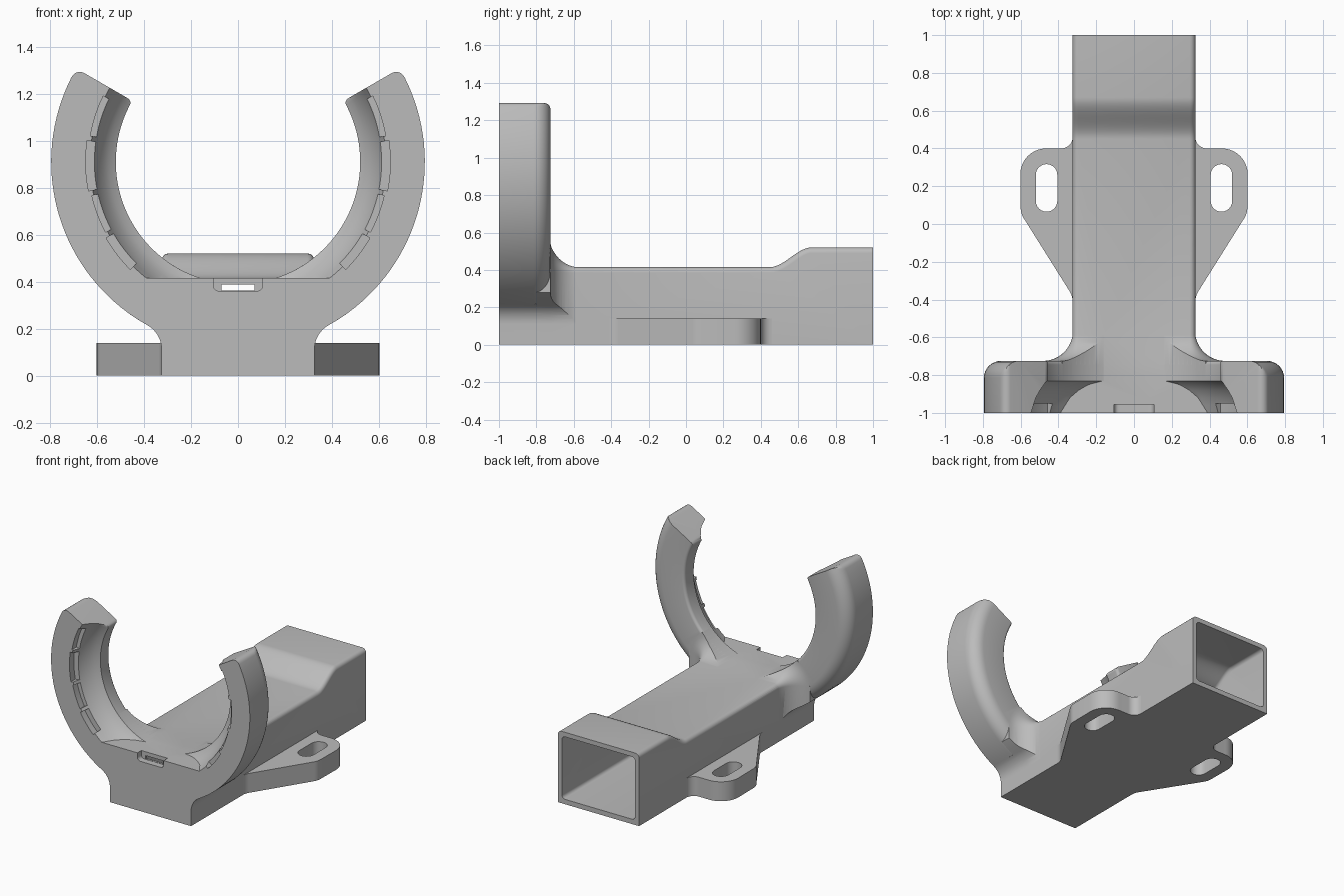
import bpy, bmesh
from math import sin, cos, pi, radians, sqrt, atan2

old = bpy.data.objects.get("Cube")
if old:
    bpy.data.objects.remove(old, do_unlink=True)

grey = bpy.data.materials.new("plain_grey")
grey.use_nodes = True
grey.diffuse_color = (0.5, 0.5, 0.5, 1)
grey.node_tree.nodes["Principled BSDF"].inputs["Base Color"].default_value = (0.5, 0.5, 0.5, 1)


# ---------- helpers ----------
def arc(cx, cy, r, a0, a1, n=10):
    return [(cx + r * cos(radians(a0 + (a1 - a0) * i / n)),
             cy + r * sin(radians(a0 + (a1 - a0) * i / n))) for i in range(n + 1)]


def loft(name, sections):
    """Solid skinned through closed loops of equal length, capped at both ends."""
    bm = bmesh.new()
    loops = [[bm.verts.new(p) for p in s] for s in sections]
    n = len(loops[0])
    for a, b in zip(loops, loops[1:]):
        for i in range(n):
            j = (i + 1) % n
            bm.faces.new((a[i], a[j], b[j], b[i]))
    bm.faces.new(loops[0])
    bm.faces.new(loops[-1])
    bmesh.ops.recalc_face_normals(bm, faces=bm.faces[:])
    me = bpy.data.meshes.new(name)
    bm.to_mesh(me)
    bm.free()
    me.materials.append(grey)
    ob = bpy.data.objects.new(name, me)
    bpy.context.collection.objects.link(ob)
    return ob


def prism(name, pts, axis, a, b):
    place = {"x": lambda u, v, h: (h, u, v),
             "y": lambda u, v, h: (u, h, v),
             "z": lambda u, v, h: (u, v, h)}[axis]
    return loft(name, [[place(u, v, h) for u, v in pts] for h in (a, b)])


def combine(target, tool, op):
    mod = target.modifiers.new(op, "BOOLEAN")
    mod.operation, mod.solver, mod.object = op, "EXACT", tool
    dg = bpy.context.evaluated_depsgraph_get()
    me = bpy.data.meshes.new_from_object(target.evaluated_get(dg))
    target.modifiers.clear()
    target.data = me
    bpy.data.objects.remove(tool, do_unlink=True)


def bevel(ob, rule, width):
    bm = bmesh.new()
    bm.from_mesh(ob.data)
    edges = [e for e in bm.edges if rule(*[v.co for v in e.verts])]
    bmesh.ops.bevel(bm, geom=edges, offset=width, segments=5, profile=0.5, affect="EDGES")
    bm.to_mesh(ob.data)
    bm.free()


def mirror(pts):
    return pts + [(-u, v) for u, v in reversed(pts)]


def step_curve(y0, y1, z0, z1, n=14):
    return [(y0 + (y1 - y0) * i / n, z0 + (z1 - z0) * (3 - 2 * i / n) * (i / n) ** 2)
            for i in range(n + 1)]


W, TOP, HIGH = 0.325, 0.415, 0.52      # body half width, deck and raised end
CZ, RO, RI = 0.91, 0.795, 0.52         # cradle centre height and radii
BACK, FIL = -0.725, 0.16               # cradle back plane and its fillet

# ---------- long body with stepped roof ----------
housing = prism("cradle_housing", [(-1, 0), (-1, TOP)] + step_curve(0.45, 0.67, TOP, HIGH)
                + [(1, HIGH), (1, 0)], "x", -W, W)
bevel(housing, lambda a, b: abs(a.x - b.x) < 1e-4 and a.z > 0.4 and b.z > 0.4, 0.03)

# ---------- open C-shaped cradle ----------
profile = ([(RO, -1)] + arc(RO - 0.09, BACK - 0.09, 0.09, 0, 90, 8)
           + arc(RI + 0.02, BACK - 0.02, 0.02, 90, 180, 4)
           + [(RI, -0.83), (0.55, -0.85), (0.575, -0.88), (0.6, -0.92), (0.615, -0.96), (0.63, -1)])


def round_off(s, r):
    return r - sqrt(r * r - (r - s) ** 2) if s < r else 0


tip = [0.04 * (1 - cos(pi / 2 * i / 8)) for i in range(9)]
SWEEP = radians(240)
offsets = [s / 0.75 for s in tip]
inner = [offsets[-1] + (SWEEP - 2 * offsets[-1]) * i / 90 for i in range(1, 90)]
sweep = offsets + inner + [SWEEP - o for o in reversed(offsets)]
sections = []
for t in sweep:
    s = min(t, SWEEP - t) * 0.75
    lo, hi = RI + round_off(s, 0.025), RO - round_off(s, 0.04)
    a = radians(30) - t
    sections.append([(min(max(r, lo), hi) * cos(a), y, CZ + min(max(r, lo), hi) * sin(a))
                     for r, y in profile])
cradle = loft("cradle", sections)

# ---------- neck between cradle and body ----------
NR = 0.12
drop = sqrt((RO + NR) ** 2 - (W + NR) ** 2)
lean = 180 - math_angle if (math_angle := atan2(drop, W + NR) * 180 / pi) else 0
neck_side = [(W, 0)] + arc(W + NR, CZ - drop, NR, 180, lean, 10)
neck = prism("neck", mirror(neck_side + [(neck_side[-1][0], 0.3)]), "y", -1, BACK)
seat = prism("flat_seat", mirror([(0.34, 0.3), (0.405, 0.34), (0.405, TOP)]), "y", -1, -0.8)

# ---------- fillet flaring from body to cradle back ----------
rings = []
for i in range(13):
    t = pi / 2 * i / 12
    d = FIL * (1 - cos(t)) - 0.002
    rings.append((d, BACK + FIL - FIL * sin(t)))
rings.append((rings[-1][0], -0.8))
flare = loft("flare", [[(u, y, v) for u, v in mirror(
    [(W + d, -0.05)] + arc(W - 0.03, TOP - 0.03, 0.03 + d, 0, 89, 10))] for d, y in rings])
outline = neck_side + arc(0, CZ, RO, lean - 180, 89, 50)
combine(flare, prism("outline_cutter", mirror(outline), "y", -0.9, -0.4), "INTERSECT")
combine(flare, prism("bore_cutter", arc(0, CZ, RI, 0, 357, 119), "y", -0.95, -0.4), "DIFFERENCE")

for part in (cradle, neck, seat, flare):
    combine(housing, part, "UNION")

# ---------- hollow interior, open at the back ----------
cavity = prism("cavity_cutter", [(-0.94, 0.035), (-0.94, 0.387)]
               + step_curve(0.47, 0.69, 0.387, 0.487) + [(1.1, 0.487), (1.1, 0.035)],
               "x", -0.292, 0.292)
bevel(cavity, lambda a, b: abs(a.x - b.x) < 1e-4 and abs(a.y - b.y) > 1e-4, 0.025)
combine(housing, cavity, "DIFFERENCE")

# ---------- front notch with a through slot ----------
notch = mirror([(0.07, 0.36)] + arc(0.08, 0.385, 0.025, -80, 0, 5) + [(0.105, 0.45)])
combine(housing, prism("notch_cutter", notch, "y", -1.1, -0.955), "DIFFERENCE")
combine(housing, prism("slot_cutter", mirror([(0.07, 0.362), (0.07, 0.387)]), "y", -1.1, -0.9),
        "DIFFERENCE")

# ---------- shallow pockets along the inner rim ----------
for a0, a1, r in ((10, 26, 0.638), (-11, 8, 0.648), (-28, -13, 0.638), (-45, -30, 0.648)):
    pts = arc(0, CZ, r, a0, a1, 6) + arc(0, CZ, 0.56, a1, a0, 6)
    for side in (1, -1):
        combine(housing, prism("pocket_cutter", [(side * u, v) for u, v in pts],
                               "y", -1.1, -0.95), "DIFFERENCE")

# ---------- slotted mounting ears ----------
ear = ([(0.3, 0.46)] + arc(0.385, 0.46, 0.06, 180, 270, 8) + arc(0.465, 0.263, 0.137, 90, 0, 10)
       + arc(0.5, 0.085, 0.1, 0, -30, 5) + arc(0.425, -0.41, 0.1, 150, 180, 5) + [(0.3, -0.41)])
slot = arc(0.463, 0.26, 0.057, 0, 180, 12) + arc(0.463, 0.122, 0.057, 180, 360, 12)
parts = [housing]
for side, name in ((1, "left_mounting_ear"), (-1, "right_mounting_ear")):
    ob = prism(name, [(side * u, v) for u, v in ear], "z", 0, 0.14)
    combine(ob, prism("ear_slot_cutter", [(side * u, v) for u, v in slot], "z", -0.1, 0.3),
            "DIFFERENCE")
    parts.append(ob)

# ---------- smooth curved surfaces, keep crisp edges ----------
for ob in parts:
    bpy.ops.object.select_all(action="DESELECT")
    ob.select_set(True)
    bpy.context.view_layer.objects.active = ob
    bpy.ops.object.shade_smooth_by_angle(angle=radians(32))
